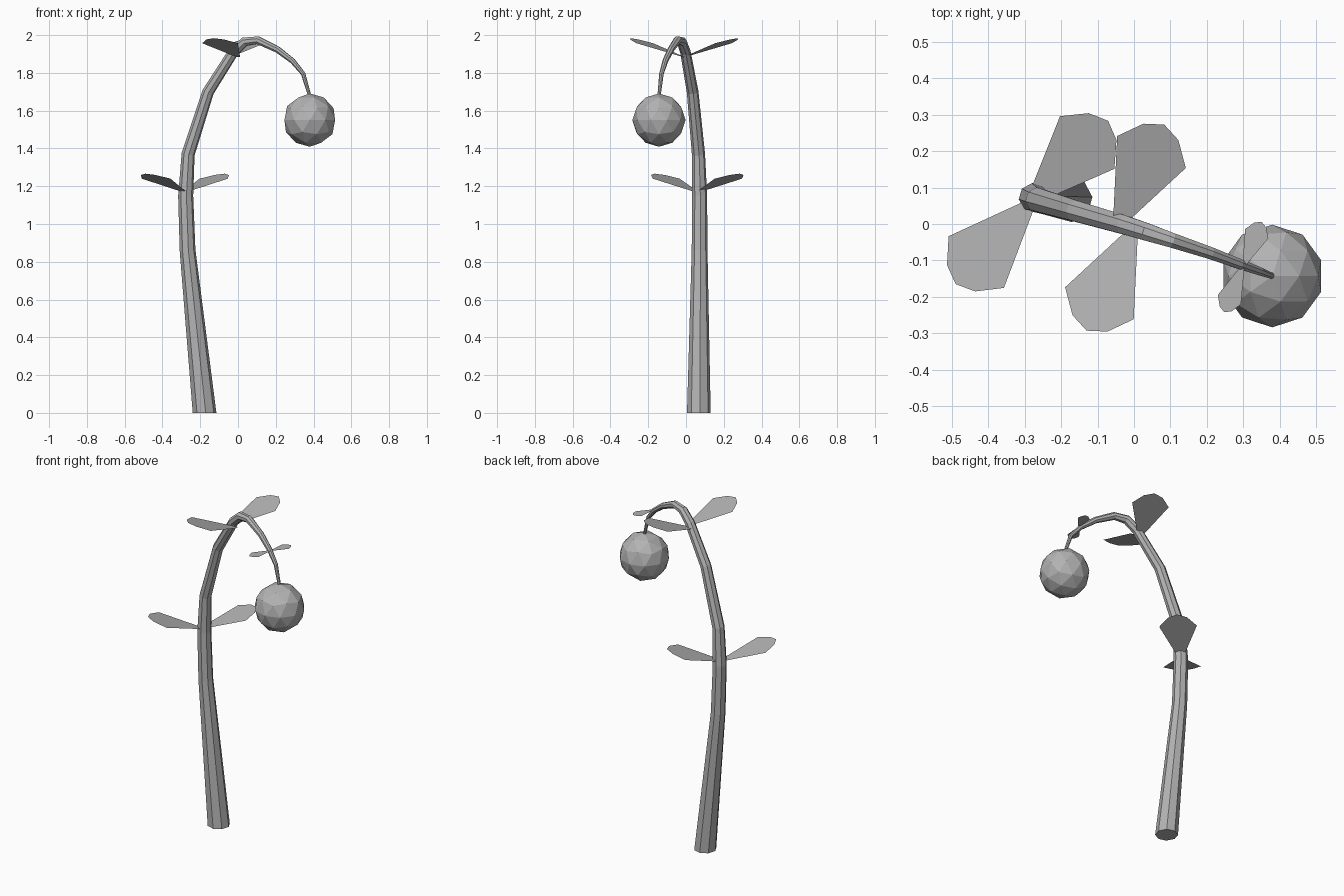
import bpy, bmesh, math
from mathutils import Vector

if "Cube" in bpy.data.objects:
    bpy.data.objects.remove(bpy.data.objects["Cube"], do_unlink=True)

grey = bpy.data.materials.new("plain grey")
grey.use_nodes = True
colour = (0.45, 0.45, 0.45, 1)
grey.diffuse_color = colour
grey.node_tree.nodes["Principled BSDF"].inputs["Base Color"].default_value = colour


def make_object(name, bm):
    bmesh.ops.recalc_face_normals(bm, faces=bm.faces)
    mesh = bpy.data.meshes.new(name)
    bm.to_mesh(mesh)
    bm.free()
    mesh.materials.append(grey)
    obj = bpy.data.objects.new(name, mesh)
    bpy.context.collection.objects.link(obj)
    return obj


# Tapering octagonal stem swept along an arching path
SIDES = 8
path = [  # x, y, z, radius
    (-0.177, 0.068, 0.0, 0.063),
    (-0.267, 0.072, 0.86, 0.042),
    (-0.277, 0.072, 1.15, 0.040),
    (-0.264, 0.066, 1.37, 0.035),
    (-0.158, 0.035, 1.70, 0.031),
    (-0.025, -0.003, 1.91, 0.028),
    (0.035, -0.022, 1.965, 0.026),
    (0.105, -0.045, 1.973, 0.022),
    (0.210, -0.080, 1.923, 0.018),
    (0.290, -0.110, 1.862, 0.015),
    (0.345, -0.130, 1.795, 0.012),
    (0.385, -0.145, 1.66, 0.008),
]
points = [Vector(p[:3]) for p in path]
side = Vector((0.29, 0.957, 0))
bm = bmesh.new()
rings = []
for i, point in enumerate(points):
    before = points[max(i - 1, 0)]
    after = points[min(i + 1, len(points) - 1)]
    tangent = (after - before).normalized() if i else Vector((0, 0, 1))
    across = tangent.cross(side).normalized()
    out = across.cross(tangent)
    ring = []
    for k in range(SIDES):
        a = math.tau * (k + 0.5) / SIDES
        offset = across * math.cos(a) + out * math.sin(a)
        ring.append(bm.verts.new(point + offset * path[i][3]))
    rings.append(ring)
for lower, upper in zip(rings, rings[1:]):
    for k in range(SIDES):
        n = (k + 1) % SIDES
        bm.faces.new((lower[k], lower[n], upper[n], upper[k]))
bm.faces.new(rings[0])
bm.faces.new(rings[-1])
make_object("stem", bm)

# Faceted hanging fruit
bm = bmesh.new()
bmesh.ops.create_icosphere(bm, subdivisions=2, radius=0.141)
fruit = make_object("hanging_fruit", bm)
fruit.location = (0.38, -0.143, 1.55)

# Fan-shaped leaf: distance along the leaf, half width
outline = [(0, 0.012), (0.225, 0.104), (0.286, 0.053)]
TIP = 0.308


def leaf(name, base, degrees, length=1.0, width=1.0, rise=0.32):
    a = math.radians(degrees)
    along = Vector((math.cos(a), math.sin(a), rise)) * length
    across = Vector((-math.sin(a), math.cos(a), 0)) * width
    base = Vector(base)
    bm = bmesh.new()
    left = [bm.verts.new(base + along * u + across * v) for u, v in outline]
    right = [bm.verts.new(base + along * u - across * v) for u, v in outline]
    tip = bm.verts.new(base + along * TIP)
    bm.faces.new(left + [tip] + right[::-1])
    make_object(name, bm)


# Opposite pairs of leaves, shrinking towards the fruit
leaf("lower_front_leaf", (-0.28, 0.06, 1.168), 227)
leaf("lower_back_leaf", (-0.285, 0.062, 1.168), 46)
leaf("upper_back_leaf", (-0.047, -0.006, 1.885), 65)
leaf("upper_front_leaf", (0.0, -0.014, 1.885), 245)
leaf("small_back_leaf", (0.302, -0.114, 1.862), 68, 0.42, 0.33, 0)
leaf("small_front_leaf", (0.300, -0.114, 1.862), 248, 0.45, 0.33, 0)
